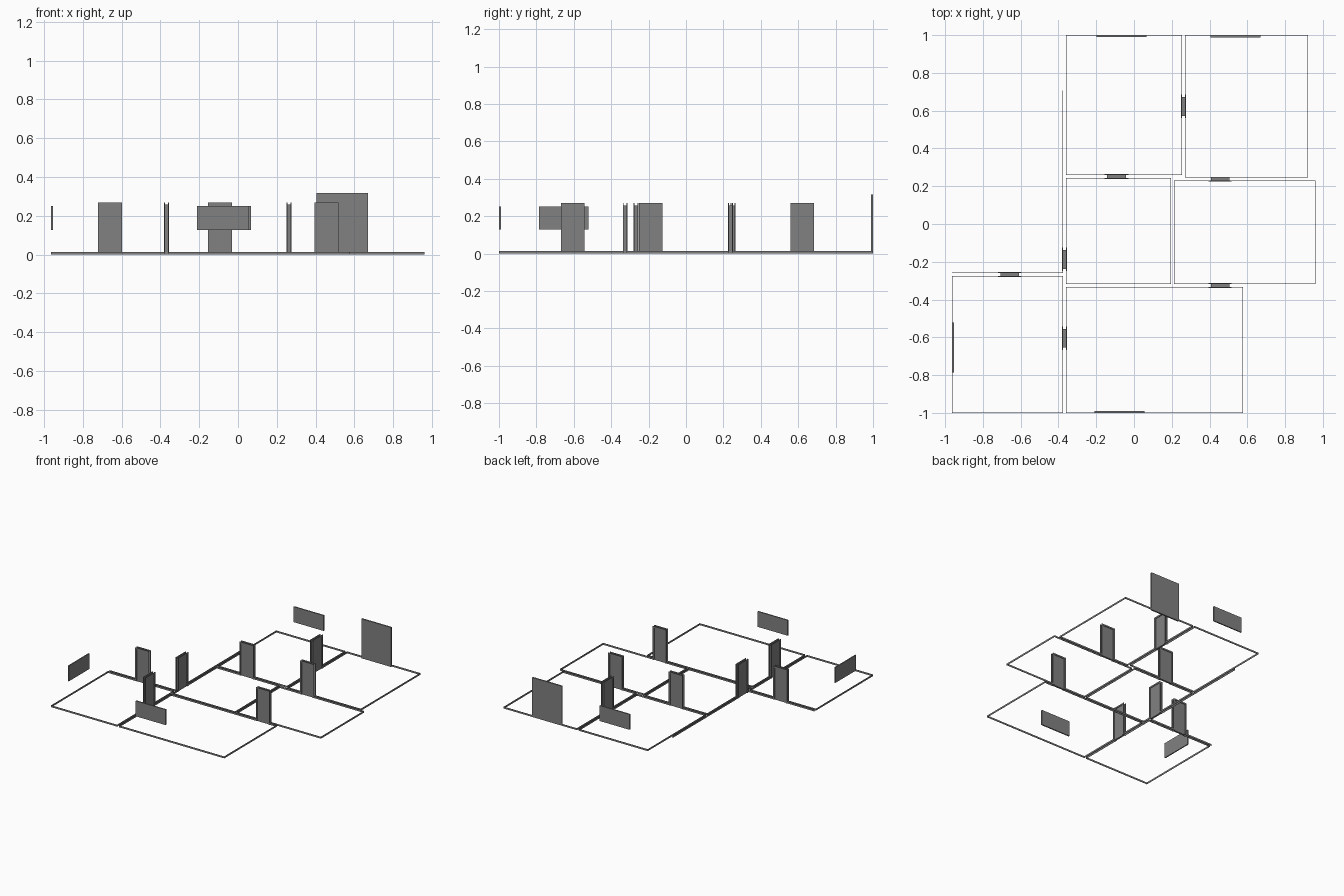
import bpy, bmesh
from mathutils import Vector

if "Cube" in bpy.data.objects:
    bpy.data.objects.remove(bpy.data.objects["Cube"])

grey = bpy.data.materials.new("mid grey")
grey.diffuse_color = (0.22, 0.22, 0.22, 1)
grey.use_nodes = True
grey.node_tree.nodes["Principled BSDF"].inputs["Base Color"].default_value = grey.diffuse_color

T = 0.003        # skirting thickness
SKIRT = 0.014    # skirting height
TRIM = 0.005     # how far door frames stand off the wall
BORDER = 0.012   # door frame width
DOOR_H = 0.27


def make(name, boxes):
    """One object out of axis-aligned boxes (x0, x1, y0, y1, z0, z1)."""
    bm = bmesh.new()
    for x0, x1, y0, y1, z0, z1 in boxes:
        verts = bmesh.ops.create_cube(bm, size=1)["verts"]
        for v in verts:
            v.co = Vector((x1 if v.co.x > 0 else x0,
                           y1 if v.co.y > 0 else y0,
                           z1 if v.co.z > 0 else z0))
    me = bpy.data.meshes.new(name)
    bm.to_mesh(me)
    bm.free()
    ob = bpy.data.objects.new(name, me)
    me.materials.append(grey)
    bpy.context.collection.objects.link(ob)


def oriented(axis, a0, a1, d0, d1, z0, z1):
    """Box running along an axis, with depth across it."""
    return (a0, a1, d0, d1, z0, z1) if axis == "x" else (d0, d1, a0, a1, z0, z1)


# doors: name, running axis, start, end, wall face low, wall face high
doors = [
    ("north_room_door", "x", -0.155, -0.03, 0.243, 0.259),
    ("north_link_door", "y", 0.56, 0.685, 0.255, 0.27),
    ("north_east_door", "x", 0.395, 0.517, 0.23, 0.245),
    ("south_east_door", "x", 0.395, 0.517, -0.333, -0.318),
    ("hall_door", "y", -0.25, -0.125, -0.375, -0.36),
    ("south_link_door", "y", -0.667, -0.543, -0.375, -0.36),
    ("south_west_door", "x", -0.72, -0.597, -0.275, -0.26),
]
# openings that interrupt the skirting: axis, start, end, depth low, high
gaps = [(ax, a, b, d0 - .01, d1 + .01) for _, ax, a, b, d0, d1 in doors]
gaps.append(("x", 0.405, 0.67, 0.98, 1.01))


def skirting(axis, a, b, d, side):
    """Skirting strip on a wall face, broken at the door openings."""
    boxes, pos = [], a
    lo, hi = sorted((d, d + side * T))
    cuts = sorted((g[1], g[2]) for g in gaps
                  if g[0] == axis and g[3] < d < g[4] and g[1] < b and g[2] > a)
    for g0, g1 in cuts + [(b, b)]:
        if g0 > pos:
            boxes.append(oriented(axis, pos, g0, lo, hi, 0, SKIRT))
        pos = g1
    return boxes


# room skirtings
rooms = {
    "north_west_room": (-0.36, 0.255, 0.259, 1.0),
    "north_east_room": (0.27, 0.922, 0.245, 1.0),
    "middle_room": (-0.36, 0.197, -0.318, 0.243),
    "east_room": (0.211, 0.96, -0.318, 0.23),
    "south_room": (-0.36, 0.578, -1.0, -0.333),
    "south_west_room": (-0.963, -0.375, -1.0, -0.275),
}
for name, (x0, x1, y0, y1) in rooms.items():
    make(name + "_skirting",
         skirting("x", x0, x1, y0, 1) + skirting("x", x0, x1, y1, -1)
         + skirting("y", y0, y1, x0, 1) + skirting("y", y0, y1, x1, -1))

# open hall skirting
make("hall_skirting", skirting("x", -0.963, -0.375, -0.26, 1)
     + skirting("y", -0.26, 0.708, -0.375, -1))

# door leaf between two three-sided frames
for name, ax, a, b, d0, d1 in doors:
    top = DOOR_H - BORDER
    make(name + "_leaf", [oriented(ax, a + BORDER, b - BORDER, d0, d1, 0, top)])
    frame = []
    for f0, f1 in ((d0 - TRIM, d0), (d1, d1 + TRIM)):
        frame += [oriented(ax, a, a + BORDER, f0, f1, 0, DOOR_H),
                  oriented(ax, b - BORDER, b, f0, f1, 0, DOOR_H),
                  oriented(ax, a + BORDER, b - BORDER, f0, f1, top, DOOR_H)]
    make(name + "_frame", frame)

# window panels and the tall terrace panel
make("north_window", [(-0.198, 0.067, 0.99, 1.0, 0.128, 0.252)])
make("south_window", [(-0.21, 0.055, -1.0, -0.99, 0.128, 0.252)])
make("west_window", [(-0.963, -0.954, -0.787, -0.522, 0.128, 0.252)])
make("terrace_panel", [(0.405, 0.67, 0.988, 1.0, 0, 0.317)])
